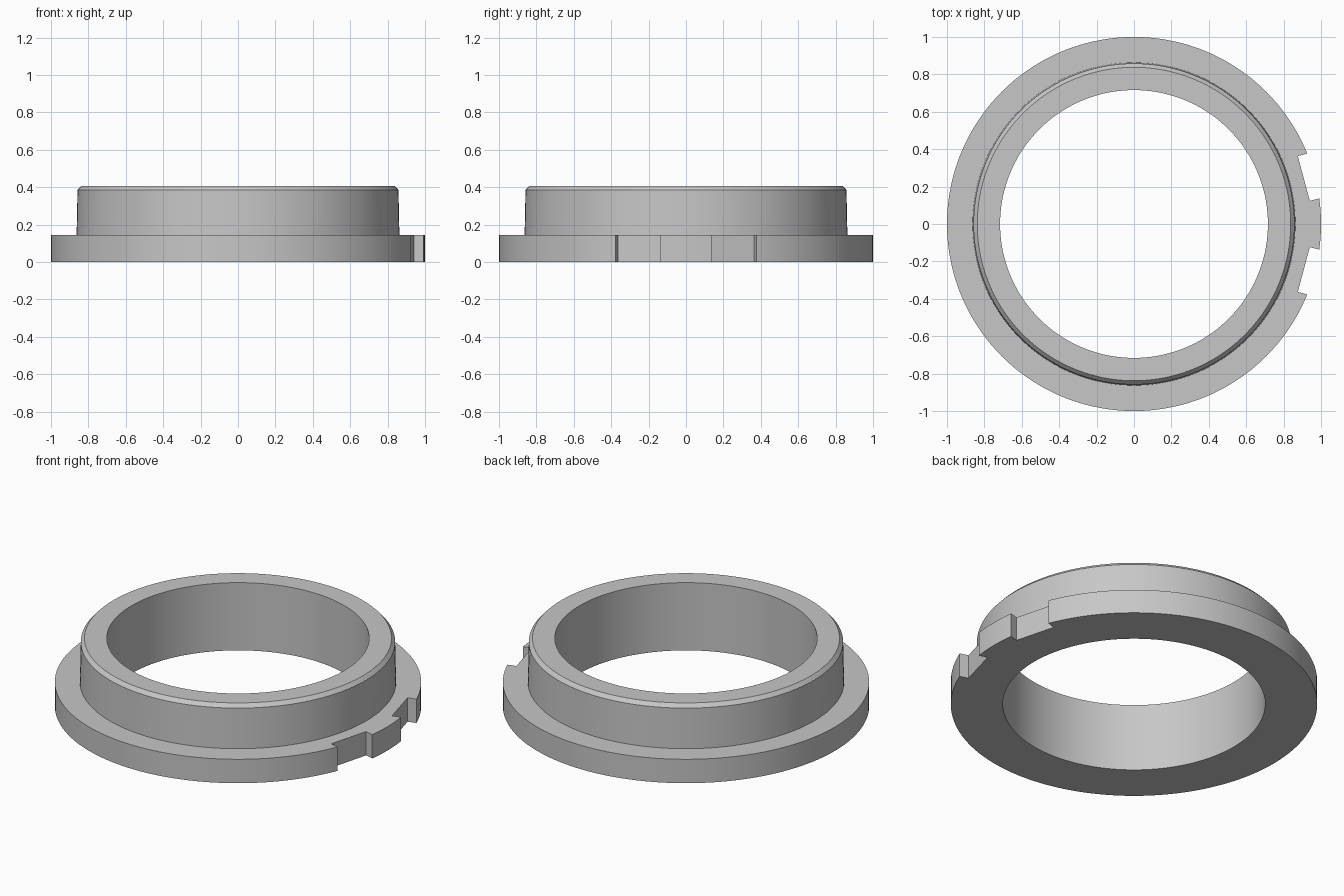
import bpy, bmesh, math
from mathutils import Matrix, Vector

cube = bpy.data.objects.get("Cube")
if cube:
    bpy.data.objects.remove(cube, do_unlink=True)

SEGMENTS = 144

# Single plain grey finish
grey = bpy.data.materials.new("plain_grey")
grey.use_nodes = True
colour = (0.57, 0.57, 0.57, 1)
grey.diffuse_color = colour
grey.node_tree.nodes["Principled BSDF"].inputs["Base Color"].default_value = colour


def add_object(name, bm):
    bmesh.ops.recalc_face_normals(bm, faces=bm.faces)
    mesh = bpy.data.meshes.new(name)
    bm.to_mesh(mesh)
    bm.free()
    mesh.materials.append(grey)
    obj = bpy.data.objects.new(name, mesh)
    bpy.context.collection.objects.link(obj)
    return obj


def lathe(name, profile):
    """Spin a closed (radius, height) profile around z."""
    bm = bmesh.new()
    rings = []
    for i in range(SEGMENTS):
        a = math.tau * i / SEGMENTS
        rings.append([bm.verts.new((r * math.cos(a), r * math.sin(a), z))
                      for r, z in profile])
    n = len(profile)
    for i in range(SEGMENTS):
        here, after = rings[i], rings[(i + 1) % SEGMENTS]
        for j in range(n):
            k = (j + 1) % n
            bm.faces.new((here[j], after[j], after[k], here[k]))
    return add_object(name, bm)


# Flanged collar with a slightly tapered wall and chamfered rim
collar = lathe("flanged_collar", [
    (0.716, 0), (1, 0), (1, 0.144), (0.863, 0.144),
    (0.858, 0.386), (0.838, 0.408), (0.716, 0.408)])

# Two flat-bottomed notches in the flange, either side of the key tab
bm = bmesh.new()
for side in (-1, 1):
    place = (Matrix.Rotation(math.radians(15 * side), 4, "Z")
             @ Matrix.Translation(Vector((1.04, 0, 0.07)))
             @ Matrix.Diagonal((0.2, 0.248, 0.3, 1)))
    bmesh.ops.create_cube(bm, size=1, matrix=place)
cutter = add_object("notch_cutter", bm)
cutter.hide_render = True

cut = collar.modifiers.new("notches", "BOOLEAN")
cut.operation = "DIFFERENCE"
cut.solver = "EXACT"
cut.object = cutter

bpy.ops.object.select_all(action="DESELECT")
collar.select_set(True)
bpy.context.view_layer.objects.active = collar
bpy.ops.object.modifier_apply(modifier=cut.name)
bpy.data.objects.remove(cutter, do_unlink=True)
bpy.ops.object.shade_smooth_by_angle(angle=math.radians(25))
